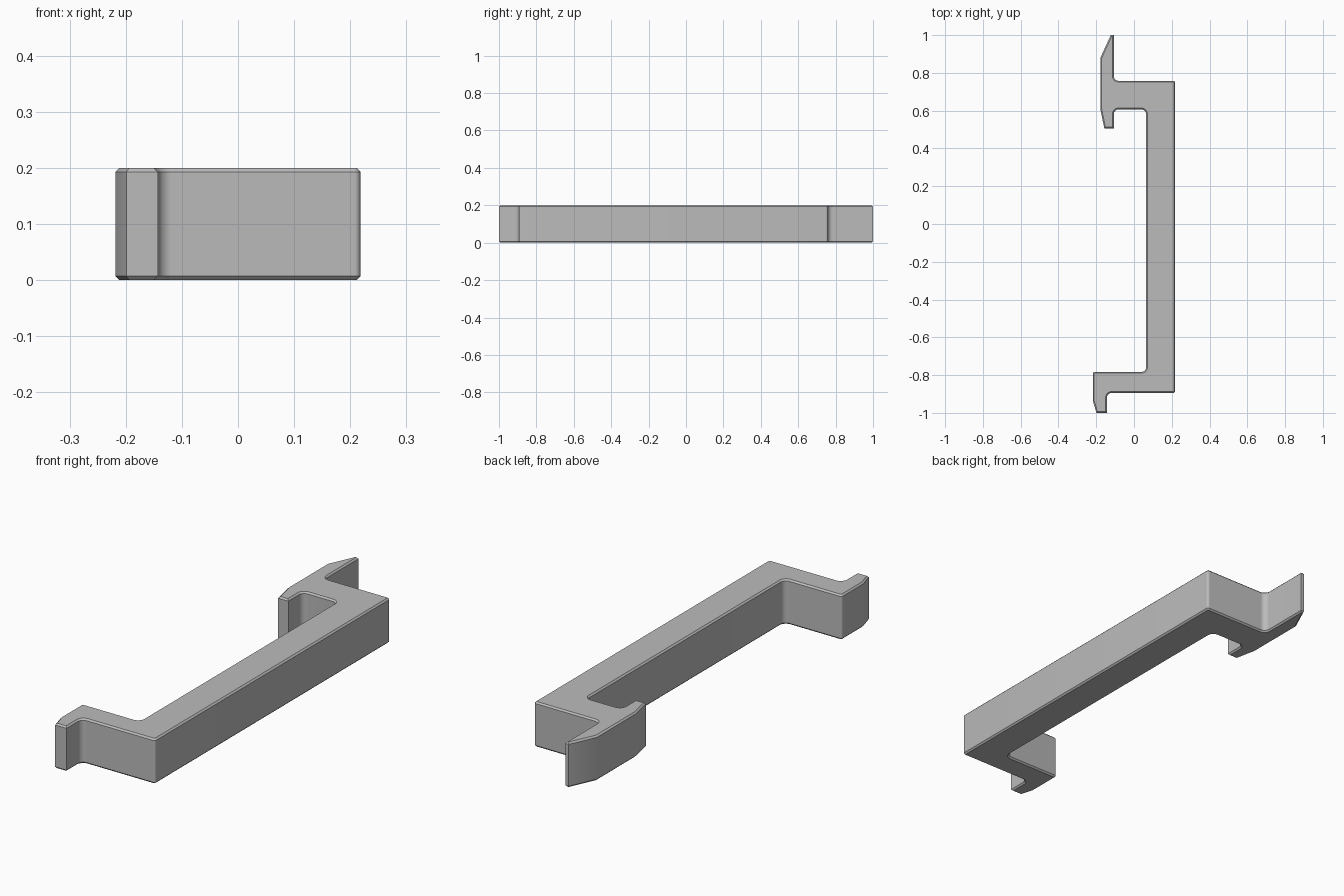
import bpy
import bmesh
import math
from mathutils import Vector

old = bpy.data.objects.get("Cube")
if old:
    bpy.data.objects.remove(old, do_unlink=True)

HEIGHT = 0.2
CHAMFER = 0.007
INNER = 0.025   # fillet radius in concave corners
OUTER = 0.01    # small rounding on convex corners

# Bracket outline, counter-clockwise: x, y, corner radius
outline = [
    (0.218, -0.894, OUTER),
    (0.218, 0.758, OUTER),
    (-0.107, 0.758, INNER),    # upper arm, back side
    (-0.107, 1.0, 0),          # clip tip
    (-0.123, 1.0, 0),
    (-0.178, 0.88, 0),
    (-0.178, 0.607, 0),
    (-0.157, 0.506, 0),        # short lip of the clip
    (-0.107, 0.506, 0),
    (-0.107, 0.607, INNER),
    (0.064, 0.607, INNER),     # inside of the long bar
    (0.064, -0.783, INNER),
    (-0.218, -0.783, OUTER),   # lower hook
    (-0.218, -0.935, 0),
    (-0.199, -1.0, 0),
    (-0.143, -1.0, 0),
    (-0.143, -0.894, INNER),
]


def rounded(points, steps=6):
    """Replace each corner that has a radius by a tangent arc."""
    result = []
    for i, (x, y, r) in enumerate(points):
        p = Vector((x, y))
        if r == 0:
            result.append(p)
            continue
        before = (Vector(points[i - 1][:2]) - p).normalized()
        after = (Vector(points[(i + 1) % len(points)][:2]) - p).normalized()
        half = before.angle(after) / 2
        centre = p + (before + after).normalized() * r / math.sin(half)
        start = p + before * r / math.tan(half) - centre
        end = p + after * r / math.tan(half) - centre
        for k in range(steps + 1):
            arm = start.lerp(end, k / steps).normalized() * r
            result.append(centre + arm)
    return result


# Extrude the outline
bm = bmesh.new()
base = bm.faces.new([bm.verts.new((p.x, p.y, 0)) for p in rounded(outline)])
extruded = bmesh.ops.extrude_face_region(bm, geom=[base])
top_verts = [g for g in extruded["geom"] if isinstance(g, bmesh.types.BMVert)]
bmesh.ops.translate(bm, verts=top_verts, vec=(0, 0, HEIGHT))
bmesh.ops.recalc_face_normals(bm, faces=bm.faces)

# Chamfer the rims of both flat sides
rims = [e for e in bm.edges if abs(e.verts[0].co.z - e.verts[1].co.z) < HEIGHT / 2]
bmesh.ops.bevel(bm, geom=rims, offset=CHAMFER, segments=1, affect='EDGES',
                clamp_overlap=False)
bmesh.ops.recalc_face_normals(bm, faces=bm.faces)

mesh = bpy.data.meshes.new("clip_bracket")
bm.to_mesh(mesh)
bm.free()
bracket = bpy.data.objects.new("clip_bracket", mesh)
bpy.context.collection.objects.link(bracket)

# Plain grey material
grey = bpy.data.materials.new("plain_grey")
grey.use_nodes = True
colour = (0.5, 0.5, 0.5, 1)
grey.diffuse_color = colour
grey.node_tree.nodes["Principled BSDF"].inputs["Base Color"].default_value = colour
mesh.materials.append(grey)

# Smooth fillets, crisp edges
bpy.ops.object.select_all(action='DESELECT')
bracket.select_set(True)
bpy.context.view_layer.objects.active = bracket
bpy.ops.object.shade_smooth_by_angle(angle=math.radians(30))
